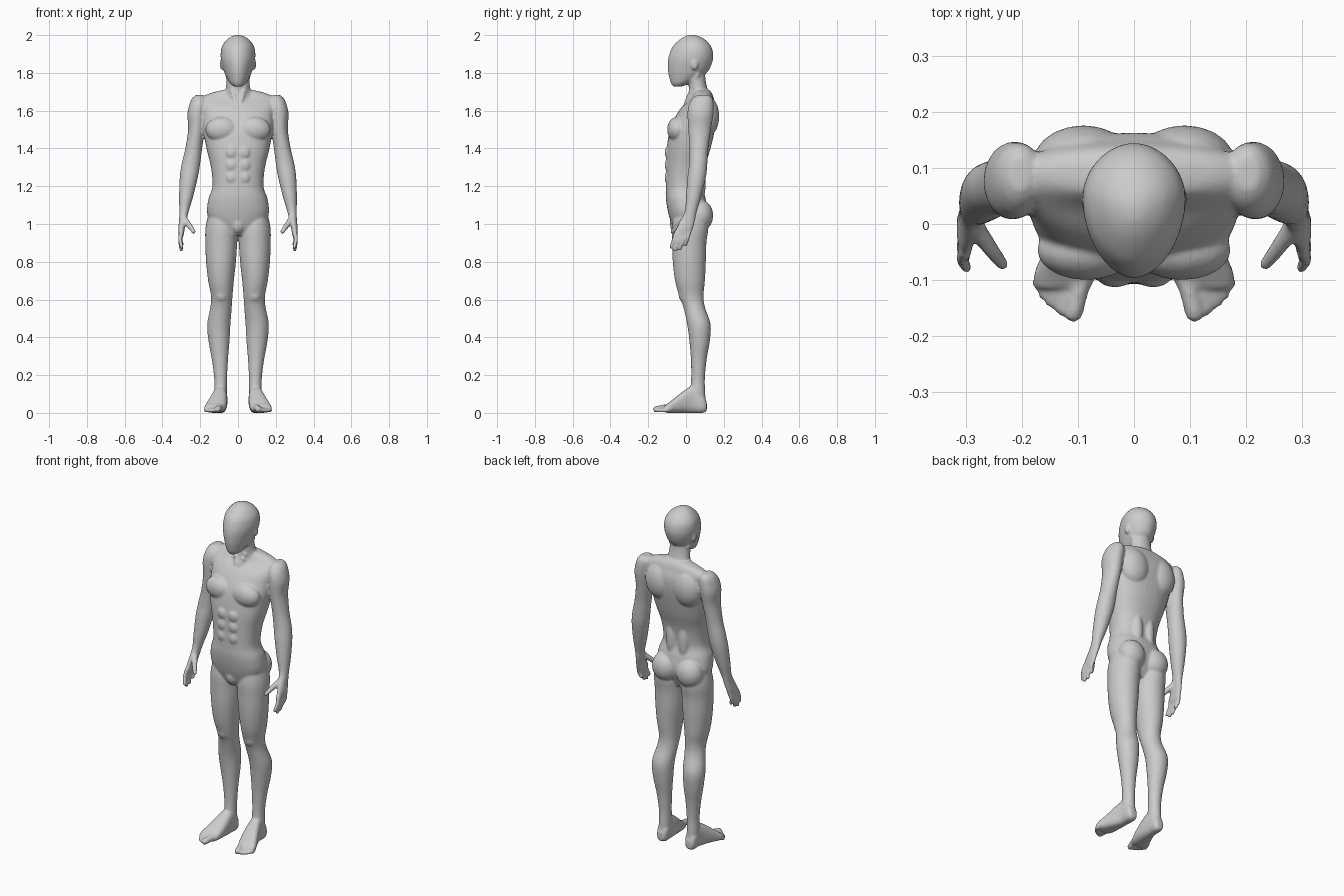
import bpy, bmesh, math
from mathutils import Vector, Matrix

bm = bmesh.new()


def spline(keys, steps=5):
    """Catmull-Rom interpolation of key sections."""
    out = []
    for i in range(len(keys) - 1):
        a, b, c, d = (keys[max(0, min(len(keys) - 1, i + k))] for k in (-1, 0, 1, 2))
        for s in range(steps):
            t = s / steps
            out.append([0.5 * (2 * q + (r - p) * t + (2 * p - 5 * q + 4 * r - u) * t * t
                               + (3 * q - p - 3 * r + u) * t ** 3)
                        for p, q, r, u in zip(a, b, c, d)])
    out.append(list(keys[-1]))
    return out


def loft(keys, side=1, power=2.0, mid=0.5, along_y=False, n=40):
    """Sections are (height, x0, x1, y0, y1); along_y swaps y and z."""
    rings = []
    for h, x0, x1, y0, y1 in spline(keys):
        cx, rx, cy = (x0 + x1) / 2, (x1 - x0) / 2, y0 + mid * (y1 - y0)
        ring = []
        for k in range(n):
            a = 2 * math.pi * k / n
            c, s = math.cos(a), math.sin(a)
            x = cx + rx * math.copysign(abs(c) ** (2 / power), c)
            y = cy + (y1 - cy if s > 0 else cy - y0) * math.copysign(abs(s) ** (2 / power), s)
            ring.append(bm.verts.new((side * x, h, y) if along_y else (side * x, y, h)))
        rings.append(ring)
    for lo, hi in zip(rings, rings[1:]):
        for k in range(n):
            j = (k + 1) % n
            bm.faces.new((lo[k], lo[j], hi[j], hi[k]))
    bm.faces.new(rings[0])
    bm.faces.new(rings[-1])


def ball(c, r, side=1):
    m = Matrix.Translation((side * c[0], c[1], c[2])) @ Matrix.Diagonal((*r, 1))
    bmesh.ops.create_icosphere(bm, subdivisions=3, radius=1, matrix=m)


def digit(points, r0, r1, side):
    """Tapered finger or toe along a path."""
    path = spline(points, 7)
    for i, p in enumerate(path):
        r = r0 + (r1 - r0) * i / (len(path) - 1)
        ball(p, (r, r, r), side)


def centred(rows):
    return [(z, -w, w, f, b) for z, w, f, b in rows]


# torso
loft(centred([(0.94, .05, -.05, .07), (0.98, .12, -.07, .09), (1.05, .162, -.092, .115),
              (1.13, .157, -.106, .105), (1.20, .135, -.107, .088), (1.30, .143, -.106, .10),
              (1.40, .167, -.102, .13), (1.50, .185, -.085, .153), (1.57, .19, -.055, .162),
              (1.62, .20, -.022, .16), (1.66, .205, .02, .148), (1.69, .155, .04, .138),
              (1.71, .075, .045, .125)]), power=2.3)
# neck
loft(centred([(1.60, .085, -.02, .13), (1.68, .073, .012, .125), (1.73, .063, .015, .11),
              (1.78, .06, .0, .102), (1.85, .06, -.01, .1)]))
# head
loft(centred([(1.728, .022, -.068, -.02), (1.745, .042, -.08, .02), (1.775, .06, -.089, .075),
              (1.81, .075, -.095, .118), (1.86, .089, -.096, .14), (1.90, .092, -.088, .144),
              (1.94, .085, -.07, .133), (1.975, .06, -.035, .103), (1.995, .03, -.003, .065),
              (2.002, .006, .022, .038)]), mid=.58, power=1.9)
# lower belly
ball((0, -.045, 1.0), (.04, .04, .055))

for s in (1, -1):
    # ears
    ball((.086, .045, 1.845), (.010, .018, .030), s)
    # chest, shoulder blades, back, buttocks and kneecaps
    ball((.085, -.046, 1.50), (.088, .054, .068), s)
    ball((.09, .11, 1.57), (.09, .066, .11), s)
    ball((.04, .070, 1.22), (.034, .034, .13), s)
    ball((.08, .075, 1.045), (.079, .069, .085), s)
    ball((.088, -.012, .63), (.036, .028, .045), s)
    # stomach muscles
    for z in (1.245, 1.312, 1.378):
        ball((.034, -.096, z), (.031, .017, .033), s)
    # collar to neck muscles
    digit([(.012, .005, 1.64), (.055, .06, 1.79)], .016, .014, s)
    # leg
    loft([(1.06, .04, .155, -.06, .11), (.98, .006, .172, -.074, .118),
          (.90, .005, .173, -.073, .108), (.80, .011, .169, -.070, .105),
          (.70, .022, .158, -.058, .10), (.62, .029, .143, -.036, .093),
          (.56, .033, .146, -.014, .10), (.47, .040, .163, .006, .13),
          (.38, .045, .156, .018, .126), (.28, .053, .138, .026, .109),
          (.18, .058, .126, .027, .10), (.10, .058, .126, .02, .102),
          (.03, .062, .12, .02, .106)], s)
    # foot
    loft([(.110, .075, .113, .012, .055), (.09, .06, .125, 0, .10), (.04, .057, .13, 0, .14),
          (0, .056, .142, 0, .125), (-.05, .059, .162, 0, .087), (-.09, .067, .178, 0, .055),
          (-.115, .078, .176, .003, .038)], s, power=2.6, along_y=True)
    # toes
    for x0, y0, x1, y1, r in ((.092, -.09, .108, -.158, .019), (.123, -.10, .130, -.152, .0125),
                              (.139, -.10, .147, -.140, .0115), (.153, -.09, .160, -.126, .0115),
                              (.164, -.08, .171, -.108, .0115)):
        digit([(x0, y0, r + .01), ((x0 + x1) / 2, (y0 + y1) / 2, r + .006), (x1, y1, r)], r, r * .9, s)
    # arm and palm
    loft([(1.683, .185, .222, .06, .12), (1.665, .165, .243, .035, .14), (1.63, .16, .258, .014, .146),
          (1.58, .165, .268, .008, .145), (1.50, .176, .264, .012, .132), (1.40, .19, .279, .018, .118),
          (1.32, .200, .298, .016, .113), (1.25, .212, .308, .008, .106), (1.15, .236, .312, .0, .082),
          (1.07, .260, .311, -.006, .058), (1.02, .272, .312, -.030, .048),
          (.98, .281, .316, -.050, .038), (.945, .287, .315, -.062, .026),
          (.93, .292, .312, -.055, .018)], s)
    # fingers
    for y0, y1, z1, x1 in ((-.050, -.078, .878, .298), (-.027, -.058, .862, .300),
                           (-.004, -.032, .868, .299), (.016, -.002, .892, .296)):
        digit([(.301, y0, .955), (.306, (y0 + y1) / 2, (.955 + z1) / 2), (x1, y1, z1)], .0125, .010, s)
    # thumb
    digit([(.283, -.005, 1.025), (.255, -.045, .988), (.234, -.072, .958)], .018, .011, s)

# fuse all parts into one smooth body
bmesh.ops.recalc_face_normals(bm, faces=bm.faces[:])
mesh = bpy.data.meshes.new("body")
bm.to_mesh(mesh)
bm.free()
body = bpy.data.objects.new("body", mesh)
bpy.context.collection.objects.link(body)
bpy.context.view_layer.objects.active = body
body.select_set(True)
remesh = body.modifiers.new("fuse", 'REMESH')
remesh.mode = 'VOXEL'
remesh.voxel_size = 0.006
remesh.use_smooth_shade = True
soften = body.modifiers.new("soften", 'SMOOTH')
soften.factor = 0.5
soften.iterations = 5
for name in ("fuse", "soften"):
    bpy.ops.object.modifier_apply(modifier=name)
bpy.ops.object.shade_smooth()
